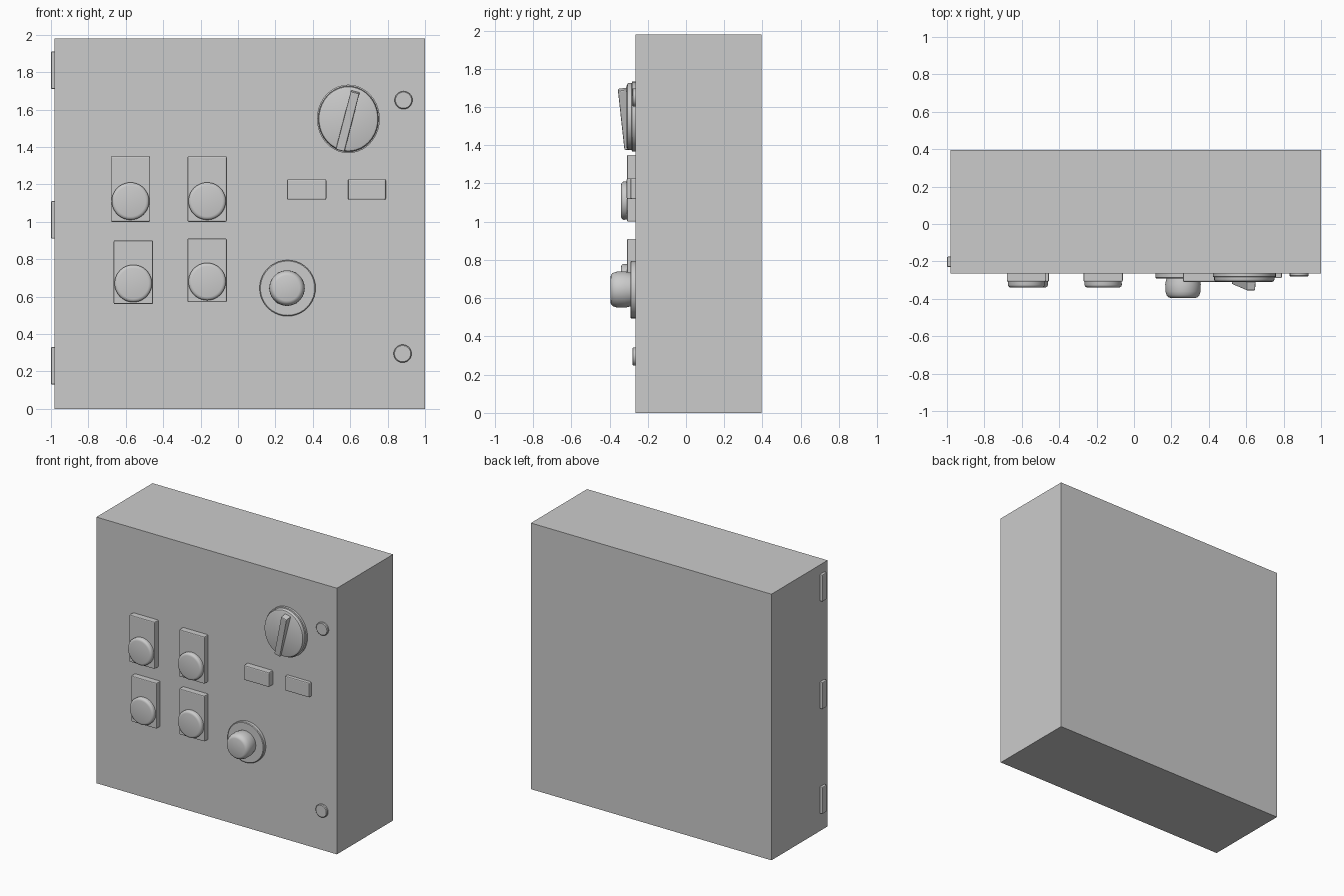
import bpy, bmesh, math

if "Cube" in bpy.data.objects:
    bpy.data.objects.remove(bpy.data.objects["Cube"])

FRONT = -0.265


def finish(name, bm, smooth=False):
    bmesh.ops.recalc_face_normals(bm, faces=bm.faces)
    me = bpy.data.meshes.new(name)
    bm.to_mesh(me)
    bm.free()
    ob = bpy.data.objects.new(name, me)
    bpy.context.collection.objects.link(ob)
    if smooth:
        bpy.ops.object.select_all(action='DESELECT')
        ob.select_set(True)
        bpy.context.view_layer.objects.active = ob
        bpy.ops.object.shade_smooth_by_angle(angle=math.radians(35))
    return ob


def box(name, x, y, z, bevel=0.0):
    """Box from (min, max) ranges, optionally with bevelled edges."""
    bm = bmesh.new()
    bmesh.ops.create_cube(bm, size=1)
    for v in bm.verts:
        v.co = [r[0] if c < 0 else r[1] for c, r in zip(v.co, (x, y, z))]
    ob = finish(name, bm)
    if bevel:
        mod = ob.modifiers.new("bevel", 'BEVEL')
        mod.width = bevel
        mod.segments = 2
    return ob


def lathe(name, cx, cz, profile, stretch=1.0, n=40):
    """Turned part facing -y; profile is (radius, y) from back to front."""
    bm = bmesh.new()
    rings = [[bm.verts.new((cx + r * math.cos(2 * math.pi * i / n), y,
                            cz + stretch * r * math.sin(2 * math.pi * i / n)))
              for i in range(n)] for r, y in profile]
    for a, b in zip(rings, rings[1:]):
        for i in range(n):
            j = (i + 1) % n
            bm.faces.new((a[i], a[j], b[j], b[i]))
    bm.faces.new(rings[0])
    bm.faces.new(rings[-1])
    return finish(name, bm, True)


# cabinet and side hinges
box("cabinet", (-0.98, 1.0), (FRONT, 0.395), (0, 1.98))
for i, z in enumerate((0.13, 0.91, 1.71)):
    box(f"hinge_{i + 1}", (-1.0, -0.97), (-0.23, -0.175), (z, z + 0.2), 0.006)

# push buttons on backing plates
buttons = ((-0.575, 1.0, 1.35, 1.11), (-0.165, 1.0, 1.35, 1.11),
           (-0.56, 0.56, 0.90, 0.67), (-0.165, 0.57, 0.91, 0.68))
for i, (x, z0, z1, zc) in enumerate(buttons):
    box(f"button_plate_{i + 1}", (x - 0.105, x + 0.105), (-0.308, FRONT + 0.01), (z0, z1), 0.006)
    lathe(f"push_button_{i + 1}", x, zc, [(0.098, -0.29), (0.1, -0.326), (0.097, -0.333),
                                          (0.09, -0.338), (0.082, -0.34)])

# label blocks
box("label_block_left", (0.262, 0.472), (-0.31, FRONT + 0.01), (1.118, 1.227), 0.007)
box("label_block_right", (0.588, 0.79), (-0.29, FRONT + 0.01), (1.118, 1.227), 0.007)

# selector dial with a wedge-shaped grip
lathe("selector_dial", 0.59, 1.55, [(0.168, FRONT + 0.01), (0.168, -0.282), (0.161, -0.284),
      (0.161, -0.298), (0.157, -0.306), (0.148, -0.31)], 1.09)
grip = box("selector_grip", (-0.024, 0.024), (-0.35, -0.29), (-0.165, 0.165), 0.006)
for v in grip.data.vertices:
    if v.co.y < -0.32:
        v.co.y = -0.356 if v.co.z > 0 else -0.322
        v.co.z -= 0.01 * (v.co.z > 0)
grip.location = (0.587, 0, 1.54)
grip.rotation_euler.y = math.radians(14.5)

# rotary knob and its flange
lathe("knob_flange", 0.265, 0.645, [(0.15, FRONT + 0.01), (0.15, -0.287), (0.145, -0.291)])
lathe("rotary_knob", 0.262, 0.645, [(0.086, -0.28), (0.095, -0.32), (0.094, -0.36),
      (0.088, -0.38), (0.079, -0.391), (0.068, -0.395)])

# door screws
for i, (x, z) in enumerate(((0.885, 1.65), (0.88, 0.295))):
    lathe(f"door_screw_{i + 1}", x, z, [(0.048, FRONT + 0.01), (0.048, -0.276), (0.043, -0.281)])
